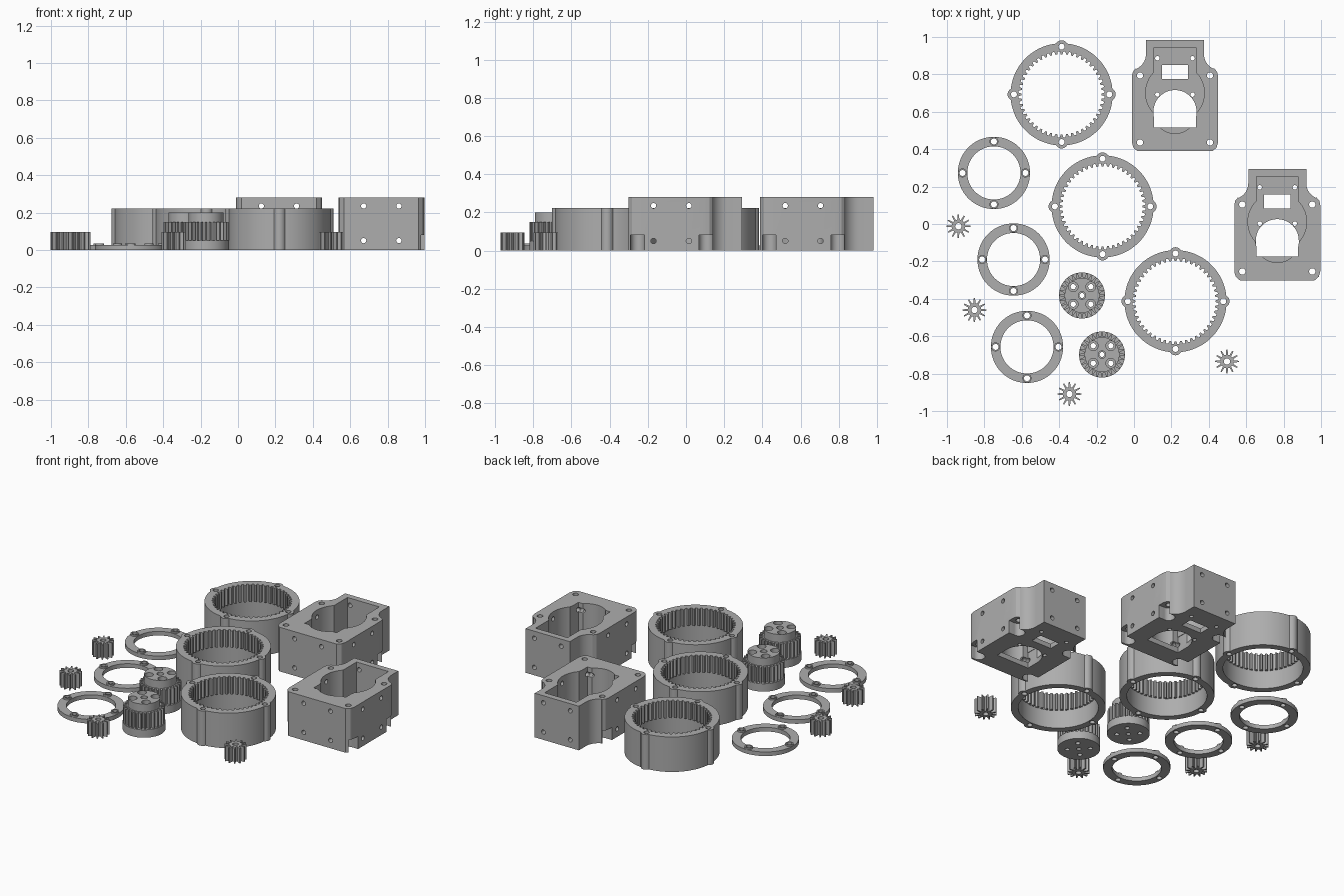
import bpy, bmesh, math
from math import sin, cos, pi, sqrt, radians

if "Cube" in bpy.data.objects:
    bpy.data.objects.remove(bpy.data.objects["Cube"])

mat = bpy.data.materials.new("printed_grey")
mat.diffuse_color = (0.42, 0.42, 0.42, 1)
mat.use_nodes = True
mat.node_tree.nodes["Principled BSDF"].inputs["Base Color"].default_value = mat.diffuse_color


def prism(name, pts, z0, z1):
    """Solid prism from a closed xy outline."""
    bm = bmesh.new()
    f = bm.faces.new([bm.verts.new((x, y, z0)) for x, y in pts])
    top = bmesh.ops.extrude_face_region(bm, geom=[f])["geom"]
    bmesh.ops.translate(bm, vec=(0, 0, z1 - z0),
                        verts=[v for v in top if isinstance(v, bmesh.types.BMVert)])
    bmesh.ops.recalc_face_normals(bm, faces=bm.faces)
    me = bpy.data.meshes.new(name)
    bm.to_mesh(me)
    bm.free()
    me.materials.append(mat)
    ob = bpy.data.objects.new(name, me)
    bpy.context.collection.objects.link(ob)
    return ob


def circle(r, n=48, cx=0, cy=0):
    return [(cx + r * cos(2 * pi * i / n), cy + r * sin(2 * pi * i / n)) for i in range(n)]


def rect(x0, x1, y0, y1):
    return [(x0, y0), (x1, y0), (x1, y1), (x0, y1)]


def gear(root, tip, n, wide=0.3, narrow=0.13):
    """Trapezoid-toothed outline; root > tip gives an internal gear."""
    pts = []
    for i in range(n):
        for r, o in ((root, -wide), (tip, -narrow), (tip, narrow), (root, wide)):
            a = 2 * pi * (i + o) / n
            pts.append((r * cos(a), r * sin(a)))
    return pts


def rod(r, length, axis, loc):
    """Round cutter through the part along x or y."""
    ob = prism("cutter", circle(r, 20), -length / 2, length / 2)
    ob.rotation_euler = (0, radians(90), 0) if axis == "x" else (radians(90), 0, 0)
    ob.location = loc
    return ob


def combine(ob, others, op):
    for c in others:
        m = ob.modifiers.new("bool", "BOOLEAN")
        m.operation, m.solver, m.object = op, "EXACT", c
    bpy.context.view_layer.update()
    dg = bpy.context.evaluated_depsgraph_get()
    me = bpy.data.meshes.new_from_object(ob.evaluated_get(dg))
    ob.modifiers.clear()
    ob.data = me
    for c in others:
        bpy.data.objects.remove(c)


def place(ob, spots):
    """Shade the part and set linked copies at each spot."""
    bpy.ops.object.select_all(action="DESELECT")
    bpy.context.view_layer.objects.active = ob
    ob.select_set(True)
    bpy.ops.object.shade_smooth_by_angle(angle=radians(25))
    name = ob.name
    for i, (x, y) in enumerate(spots):
        o = ob if i == 0 else ob.copy()
        if i:
            bpy.context.collection.objects.link(o)
        o.name = f"{name}_{i + 1}"
        o.location = (x, y, 0)


def quad(d):
    return [(d, 0), (0, d), (-d, 0), (0, -d)]


# internal ring gears: round body with four screw ears, teeth in the upper half
def eared(R, d, r, n=288):
    pts = []
    for i in range(n):
        a = 2 * pi * i / n
        p = (a + pi / 4) % (pi / 2) - pi / 4
        q = r * r - (d * sin(p)) ** 2
        rad = max(R, d * cos(p) + sqrt(q)) if q > 0 else R
        pts.append((rad * cos(a), rad * sin(a)))
    return pts


ring = prism("ring_gear", eared(0.273, 0.256, 0.033), 0, 0.222)
combine(ring, [prism("c", circle(0.2305, 96), -0.1, 0.115),
               prism("c", gear(0.23, 0.214, 48, 0.32, 0.16), 0.05, 0.4)]
        + [prism("c", circle(0.016, 20, x, y), -0.1, 0.4) for x, y in quad(0.255)], "DIFFERENCE")
place(ring, [(-0.387, 0.693), (-0.168, 0.094), (0.222, -0.413)])

# flat cover rings with raised collars around the screw holes
cover = prism("cover_ring", circle(0.193, 96), 0, 0.026)
combine(cover, [prism("c", circle(0.142, 96), -0.1, 0.1)], "DIFFERENCE")
combine(cover, [prism("c", circle(0.024, 24, x, y), 0.01, 0.036) for x, y in quad(0.168)], "UNION")
combine(cover, [prism("c", circle(0.016, 20, x, y), -0.1, 0.1) for x, y in quad(0.168)], "DIFFERENCE")
place(cover, [(-0.749, 0.273), (-0.644, -0.19), (-0.572, -0.657)])

# small pinions
pinion = prism("pinion", gear(0.036, 0.064, 12, 0.27, 0.11), 0, 0.095)
combine(pinion, [prism("c", circle(0.017, 24), -0.1, 0.2)], "DIFFERENCE")
place(pinion, [(-0.939, -0.012), (-0.853, -0.46), (-0.345, -0.909), (0.497, -0.735)])

# planet carriers: base disc, toothed band, top disc with counterbored holes
carrier = prism("planet_carrier", circle(0.123, 72), 0, 0.05)
combine(carrier, [prism("c", gear(0.098, 0.121, 28), 0.04, 0.15),
                  prism("c", circle(0.093, 64), 0.1, 0.2)], "UNION")
holes = [(sx * 0.047, sy * 0.047) for sx in (-1, 1) for sy in (-1, 1)]
combine(carrier, [prism("c", circle(0.026, 24, x, y), 0.165, 0.3) for x, y in holes]
        + [prism("c", circle(0.014, 20, x, y), -0.1, 0.3) for x, y in holes]
        + [prism("c", circle(0.02, 24), 0.165, 0.3),
           prism("c", circle(0.013, 20), -0.1, 0.3)], "DIFFERENCE")
place(carrier, [(-0.278, -0.382), (-0.171, -0.698)])

# motor housings: stepped block with concave shoulders
half = [(0.2, -0.297), (0.222, -0.278), (0.23, -0.25), (0.23, 0.105), (0.225, 0.128), (0.21, 0.146)]
cx, cy, r = 0.24, 0.222, 0.085
for i in range(9):
    a = radians(247 - i * 67 / 8)
    half.append((cx + r * cos(a), cy + r * sin(a)))
half.append((0.155, 0.297))
house = prism("motor_housing", half + [(-x, y) for x, y in reversed(half)], 0, 0.28)
ears = [(s * 0.187, y) for s in (-1, 1) for y in (0.108, -0.25)]
FLOOR = 0.03
cuts = [
    prism("c", rect(-0.112, 0.112, -0.17, 0.259), FLOOR, 0.4),      # main bay
    prism("c", circle(0.157, 64, 0, 0.015), FLOOR + 0.001, 0.4),    # round bay
    prism("c", circle(0.116, 64, 0, -0.086), FLOOR + 0.002, 0.4),   # shaft recess
    prism("c", rect(-0.07, 0.07, 0.088, 0.163), -0.1, 0.1),         # floor slot
    # arched floor opening
    prism("c", [(-0.115, -0.169), (0.115, -0.169)]
          + [(0.115 * cos(pi * i / 24), -0.085 + 0.115 * sin(pi * i / 24)) for i in range(25)],
          -0.1, 0.1),
]
for x, y in ears:
    s = 1 if x > 0 else -1
    cuts.append(prism("c", circle(0.017, 20, x, y), -0.1, 0.4))
    cuts.append(prism("c", circle(0.036, 32, x, y), -0.1, 0.082))   # screw head pocket
    cuts.append(prism("c", rect(*sorted((x, s * 0.3)), y - 0.0355, y + 0.0355), -0.1, 0.081))
for z in (0.05, 0.235):
    cuts += [rod(0.014, 1, "y", (x, 0, z)) for x in (-0.094, 0.094)]
    cuts += [rod(0.014, 1, "x", (0, y, z)) for y in (-0.166, 0.019)]
cuts += [prism("c", circle(0.012, 16, x, y), -0.1, 0.1) for x in (-0.094, 0.094) for y in (0.2, 0.006)]
combine(house, cuts, "DIFFERENCE")
place(house, [(0.219, 0.686), (0.766, -0.004)])
